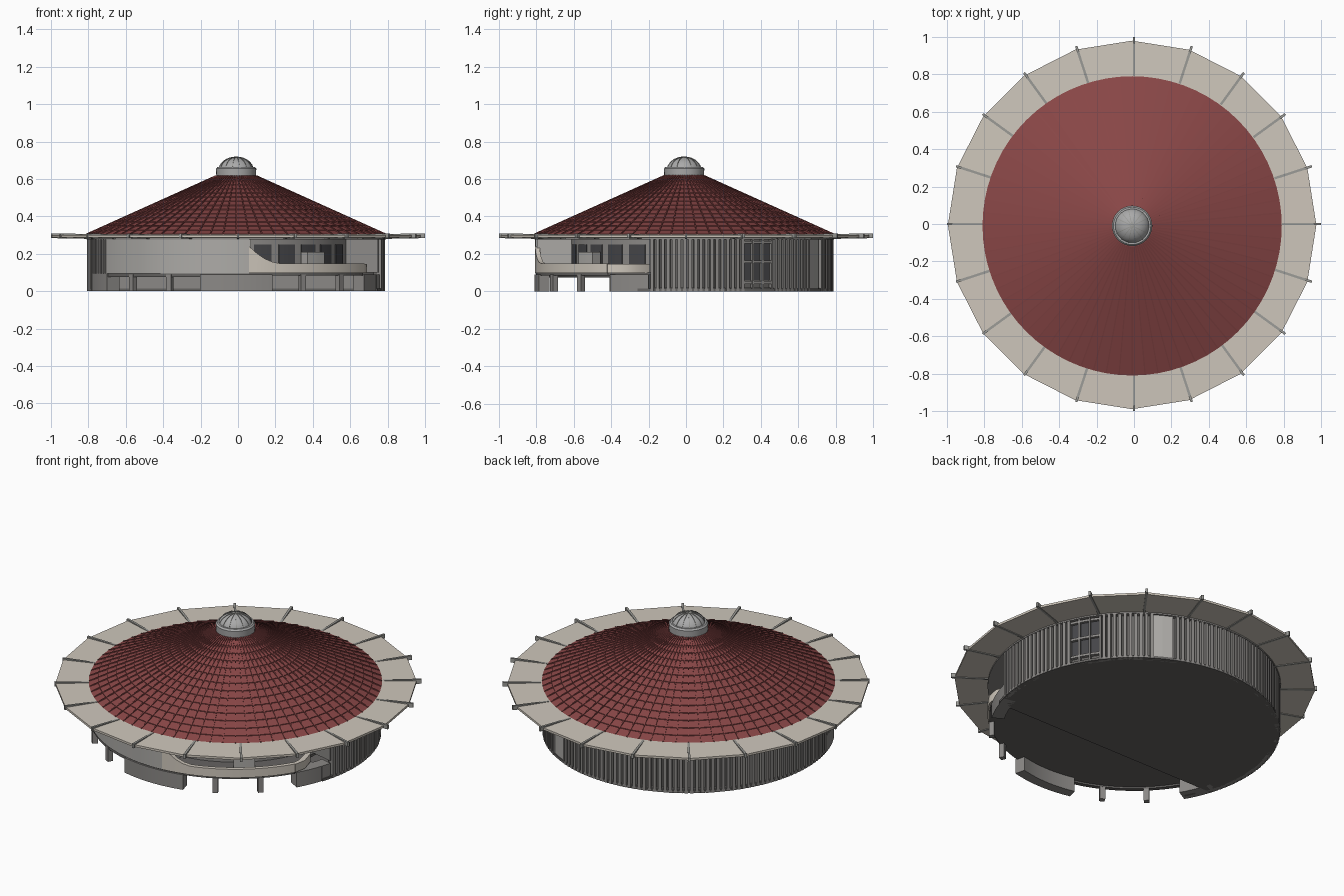
import bpy, math
from math import radians, cos, sin, pi

if "Cube" in bpy.data.objects:
    bpy.data.objects.remove(bpy.data.objects["Cube"])

CX, CY = -0.01, -0.01      # centre of the round body


def mat(name, r, g, b):
    m = bpy.data.materials.new(name)
    m.diffuse_color = (r, g, b, 1)
    m.use_nodes = True
    m.node_tree.nodes["Principled BSDF"].inputs["Base Color"].default_value = m.diffuse_color
    return m


RED = mat("roof red", 0.25, 0.062, 0.062)
CREAM = mat("eave cream", 0.62, 0.57, 0.50)
METAL = mat("dome grey", 0.40, 0.40, 0.40)
RIB = mat("rib grey", 0.33, 0.33, 0.31)
PLASTER = mat("plaster grey", 0.42, 0.41, 0.39)
SLAT = mat("slat grey", 0.26, 0.25, 0.24)
DARK = mat("dark stone", 0.13, 0.125, 0.12)
GLASS = mat("window dark", 0.06, 0.06, 0.065)


def make(name, verts, faces, m, smooth=None):
    me = bpy.data.meshes.new(name)
    me.from_pydata(verts, [], faces)
    me.materials.append(m)
    me.validate()
    ob = bpy.data.objects.new(name, me)
    bpy.context.collection.objects.link(ob)
    bpy.context.view_layer.objects.active = ob
    ob.select_set(True)
    if smooth:
        bpy.ops.object.shade_smooth_by_angle(angle=radians(smooth))
    ob.select_set(False)
    return ob


def lathe(name, prof, n, m, smooth=None, c=(CX, CY)):
    """Spin an (r, z) profile round the vertical axis; ends are capped."""
    v = [(c[0] + r * cos(2 * pi * i / n), c[1] + r * sin(2 * pi * i / n), z)
         for r, z in prof for i in range(n)]
    f = [(j * n + i, j * n + (i + 1) % n, (j + 1) * n + (i + 1) % n, (j + 1) * n + i)
         for j in range(len(prof) - 1) for i in range(n)]
    f += [tuple(reversed(range(n))), tuple(range((len(prof) - 1) * n, len(prof) * n))]
    return make(name, v, f, m, smooth)


def sweep(name, sections, m, smooth=None):
    """Join a list of four-cornered sections; capped at both ends."""
    v = [p for s in sections for p in s]
    k = len(sections)
    f = [(4 * i + a, 4 * i + (a + 1) % 4, 4 * i + 4 + (a + 1) % 4, 4 * i + 4 + a)
         for i in range(k - 1) for a in range(4)]
    f += [(3, 2, 1, 0), (4 * k - 4, 4 * k - 3, 4 * k - 2, 4 * k - 1)]
    return make(name, v, f, m, smooth)


def arc(name, a0, a1, r0, r1, z0, z1, m, steps=None):
    """Curved wall between two angles; z1 may be a function of the angle."""
    steps = steps or max(1, int(abs(a1 - a0) / 3))
    secs = []
    for i in range(steps + 1):
        d = a0 + (a1 - a0) * i / steps
        t = radians(d)
        top = z1(d) if callable(z1) else z1
        secs.append([(CX + r * cos(t), CY + r * sin(t), z)
                     for r, z in ((r0, z0), (r1, z0), (r1, top), (r0, top))])
    return sweep(name, secs, m, 30 if steps > 2 else None)


def bar(name, ang, p, q, w, h, m, c=(CX, CY)):
    """Radial bar from (r, z) p to q, with width w and height h."""
    t = radians(ang)
    secs = []
    for r, z in (p, q):
        secs.append([(c[0] + r * cos(t) - s * sin(t), c[1] + r * sin(t) + s * cos(t), z + e)
                     for s, e in ((-w / 2, 0), (w / 2, 0), (w / 2, h), (-w / 2, h))])
    return sweep(name, secs, m)


def prism(name, pts, z0, z1, m):
    n = len(pts)
    v = [(x, y, z) for z in (z0, z1) for x, y in pts]
    f = [(i, (i + 1) % n, n + (i + 1) % n, n + i) for i in range(n)]
    return make(name, v, f + [tuple(reversed(range(n))), tuple(range(n, 2 * n))], m)


def rim(r, a0, a1, n=40):
    return [(CX + r * cos(radians(a0 + (a1 - a0) * i / n)),
             CY + r * sin(radians(a0 + (a1 - a0) * i / n))) for i in range(n + 1)]


# Conical roof with slightly overlapping courses
rows, prof = 14, [(0.77, 0.300)]
for i in range(rows):
    a, b = i / rows, (i + 1) / rows
    prof += [(0.80 - 0.69 * a, 0.306 + 0.31 * a), (0.80 - 0.69 * b, 0.302 + 0.31 * b)]
lathe("roof", prof, 72, RED)
for i in range(72):
    bar("roof_seam", i * 5, (0.798, 0.303), (0.11, 0.613), 0.007, 0.007, RED)

# Flat eave ring in twenty panels, with projecting ribs
lathe("eave", [(0.78, 0.284), (0.985, 0.287), (0.985, 0.300), (0.78, 0.304)], 20, CREAM, c=(-0.01, -0.005))
for i in range(20):
    bar("eave_rib", i * 18, (0.79, 0.280), (1.0, 0.284), 0.013, 0.025, RIB, c=(0, 0))
lathe("ceiling", [(0.80, 0.276), (0.80, 0.286)], 72, SLAT)

# Crown: drum and ribbed dome
lathe("crown_drum", [(0.105, 0.60), (0.108, 0.655), (0.10, 0.664), (0.09, 0.664)], 32, METAL, 30)
dome = [(0.094 * cos(a), 0.645 + 0.072 * sin(a)) for a in (radians(k * 11) for k in range(9))]
lathe("crown_dome", dome, 28, METAL, 40)
for i in range(14):
    for (r, z), (s, w) in zip(dome[1:], dome[2:]):
        bar("dome_rib", i * 360 / 14, (r, z - 0.001), (s, w - 0.001), 0.004, 0.004, RIB)

# Ground floor slab behind the front chord, and its front wall
lo = math.degrees(math.asin((-0.26 - CY) / 0.795))
prism("ground_floor", rim(0.795, lo, 180 - lo, 80), 0, 0.014, DARK)
prism("lower_front_wall", [(-0.75, -0.26), (0.74, -0.26), (0.74, -0.245), (-0.75, -0.245)], 0.01, 0.09, SLAT)

# Raised front deck, cut back on the right
deck = rim(0.79, 180 - lo, 329, 48) + [(0.62, -0.21), (0.62, -0.1), (-0.75, -0.1)]
prism("upper_deck", deck, 0.085, 0.10, DARK)

# Back wall: dark lining with vertical slats, broken by a window and a door panel
START, END = -13, 209
arc("back_wall", START, END, 0.755, 0.772, 0, 0.28, DARK)
a = START
while a < END - 1:
    if not (23 < a < 36 or 57 < a < 65):
        arc("wall_slat", a, a + 1.25, 0.768, 0.797, 0, 0.28, SLAT, 1)
    a += 2.1
arc("wall_footing", START, END, 0.768, 0.785, 0, 0.02, SLAT)
arc("door_panel", 57, 65.5, 0.768, 0.79, 0.0, 0.28, PLASTER)
arc("window_glass", 23, 36, 0.768, 0.776, 0.06, 0.26, GLASS)
for z in (0.04, 0.15, 0.255):
    arc("window_rail", 23, 36.5, 0.768, 0.792, z, z + 0.014, SLAT)
for d in (23, 27.3, 31.6, 36):
    arc("window_post", d, d + 0.8, 0.768, 0.794, 0.0, 0.28, SLAT, 1)

# Smooth front-left wall above the deck
arc("front_wall", END, 275, 0.77, 0.797, 0.095, 0.28, PLASTER)
arc("front_wall_sill", END, 275, 0.765, 0.79, 0.075, 0.097, DARK)

# Recessed wall behind the balcony, with windows
arc("recessed_wall", 275, 347, 0.59, 0.605, 0.10, 0.28, SLAT)
for d in (279, 292, 305, 318, 331):
    arc("balcony_window", d, d + 9, 0.603, 0.609, 0.12, 0.25, GLASS)
bar("balcony_end_wall", 275, (0.59, 0.10), (0.79, 0.10), 0.02, 0.18, PLASTER)
bar("balcony_side_wall", 347, (0.59, 0.10), (0.78, 0.10), 0.02, 0.18, SLAT)


# Balcony parapet sweeping up towards the front wall
def parapet_top(d):
    t = min(1, max(0, (d - 275) / 13))
    return 0.148 + 0.092 * (1 - t) ** 2


arc("balcony_parapet", 275, 329, 0.775, 0.80, 0.097, parapet_top, CREAM)
ends = [((0.655, -0.41), (0.677, -0.42)), ((0.66, -0.36), (0.69, -0.35)),
        ((0.64, -0.27), (0.665, -0.26)), ((0.595, -0.21), (0.61, -0.195))]
sweep("parapet_return", [[(*p, 0.097), (*q, 0.097), (*q, 0.146), (*p, 0.146)] for p, q in ends], CREAM, 40)
arc("balcony_planter", 304, 314, 0.62, 0.68, 0.10, 0.21, PLASTER)

# Ground-level posts and curved wall blocks under the deck
for d in (-45, -63, -117, -135):
    bar("deck_post", d, (0.765, 0), (0.795, 0), 0.03, 0.09, SLAT)
arc("front_block", -104, -76, 0.74, 0.80, 0, 0.09, SLAT)
arc("left_block", -165, -150, 0.72, 0.797, 0, 0.095, SLAT)
arc("right_block", -30, -14, 0.72, 0.79, 0, 0.09, SLAT)
